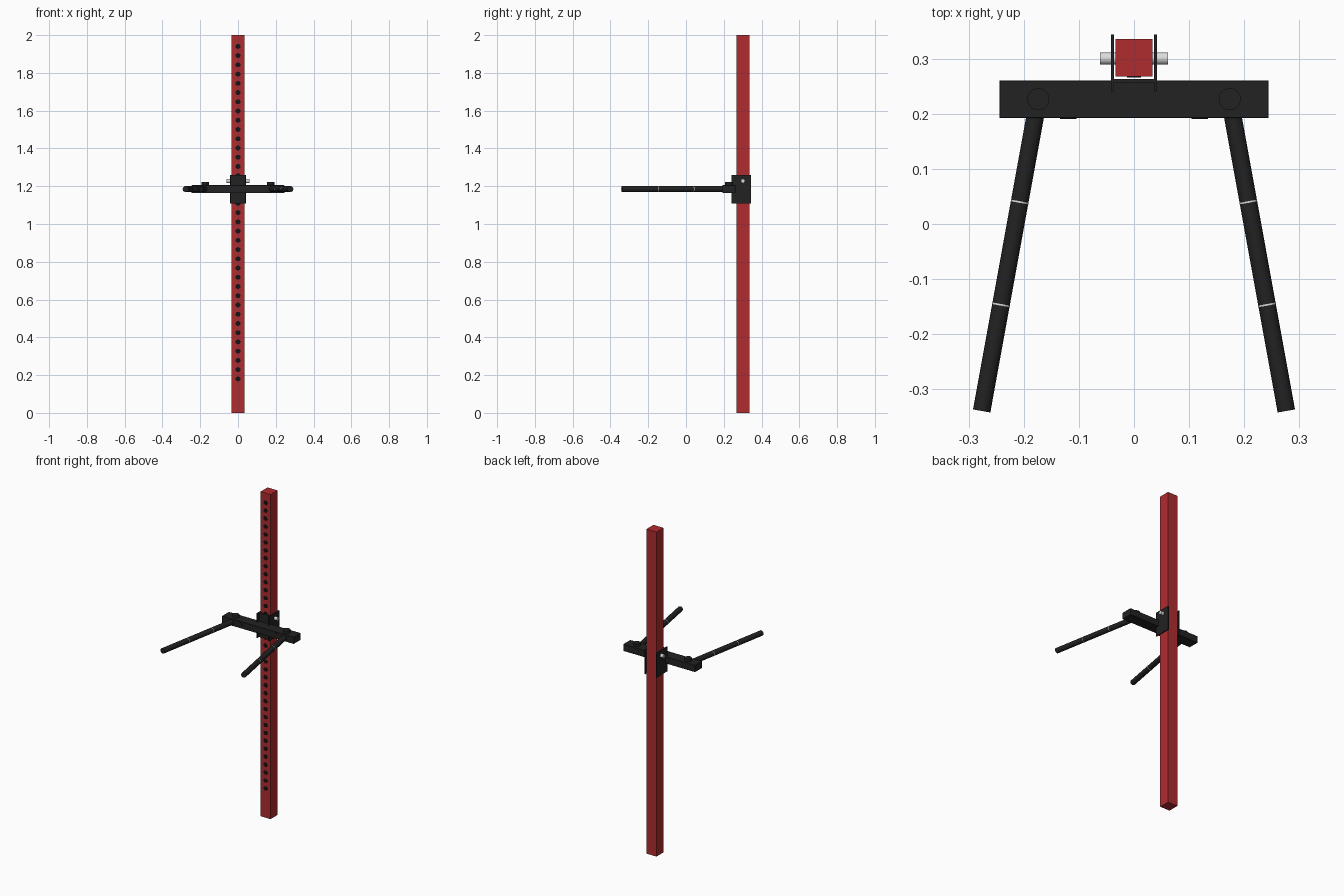
import bpy, math
from mathutils import Vector

if "Cube" in bpy.data.objects:
    bpy.data.objects.remove(bpy.data.objects["Cube"])


def material(name, color):
    m = bpy.data.materials.new(name)
    m.diffuse_color = (*color, 1)
    m.use_nodes = True
    m.node_tree.nodes["Principled BSDF"].inputs["Base Color"].default_value = m.diffuse_color
    return m


RED = material("red paint", (0.43, 0.025, 0.028))
BLACK = material("matte black", (0.016, 0.016, 0.016))
DARK = material("hole black", (0.006, 0.006, 0.006))
STEEL = material("light steel", (0.72, 0.72, 0.72))


def box(name, mat, x0, x1, y0, y1, z0, z1, bevel=0):
    bpy.ops.mesh.primitive_cube_add(
        size=1, location=((x0 + x1) / 2, (y0 + y1) / 2, (z0 + z1) / 2))
    o = bpy.context.object
    o.name = name
    o.scale = (x1 - x0, y1 - y0, z1 - z0)
    bpy.ops.object.transform_apply(location=False, rotation=False, scale=True)
    o.data.materials.append(mat)
    if bevel:
        b = o.modifiers.new("edge", 'BEVEL')
        b.width, b.segments = bevel, 1
    return o


def rod(name, mat, a, b, r, sides=24):
    a, b = Vector(a), Vector(b)
    d = b - a
    bpy.ops.mesh.primitive_cylinder_add(
        vertices=sides, radius=r, depth=d.length, location=(a + b) / 2)
    o = bpy.context.object
    o.name = name
    o.rotation_euler = d.to_track_quat('Z', 'Y').to_euler()
    o.data.materials.append(mat)
    bpy.ops.object.shade_smooth_by_angle(angle=math.radians(35))
    return o


# Square upright with a row of adjustment holes on its front
box("upright_post", RED, -0.034, 0.034, 0.268, 0.336, 0, 2)
for i in range(37):
    z = 0.18 + i * 0.0489
    rod("post_hole", DARK, (0, 0.2665, z), (0, 0.270, z), 0.013, 16)

# Bracket that wraps the upright, with its locking pin
box("bracket_front_plate", BLACK, -0.037, 0.037, 0.257, 0.264, 1.108, 1.259)
for s in (-1, 1):
    xs = sorted((s * 0.036, s * 0.042))
    box("bracket_side_plate", BLACK, *xs, 0.241, 0.345, 1.108, 1.259)
rod("locking_pin", STEEL, (-0.0615, 0.301, 1.228), (0.0615, 0.301, 1.228), 0.011)

# Cross beam
box("cross_beam", BLACK, -0.245, 0.245, 0.193, 0.261, 1.164, 1.206, 0.001)

# Splayed arms with pivot caps, beam bolts and thin pale rings
AXIS_Z = 1.185
for s in (-1, 1):
    root = Vector((s * 0.174, 0.227, AXIS_Z))
    tip = Vector((s * 0.277, -0.340, AXIS_Z))
    rod("arm", BLACK, root, tip, 0.016)
    rod("pivot_cap", BLACK, (s * 0.174, 0.227, 1.2), (s * 0.174, 0.227, 1.222), 0.02)
    rod("beam_bolt", BLACK, (s * 0.12, 0.191, AXIS_Z), (s * 0.12, 0.195, AXIS_Z), 0.015, 16)
    step = (tip - root).normalized() * 0.0015
    for y in (0.04, -0.147):
        p = root.lerp(tip, (root.y - y) / (root.y - tip.y))
        rod("arm_ring", STEEL, p - step, p + step, 0.0163)
